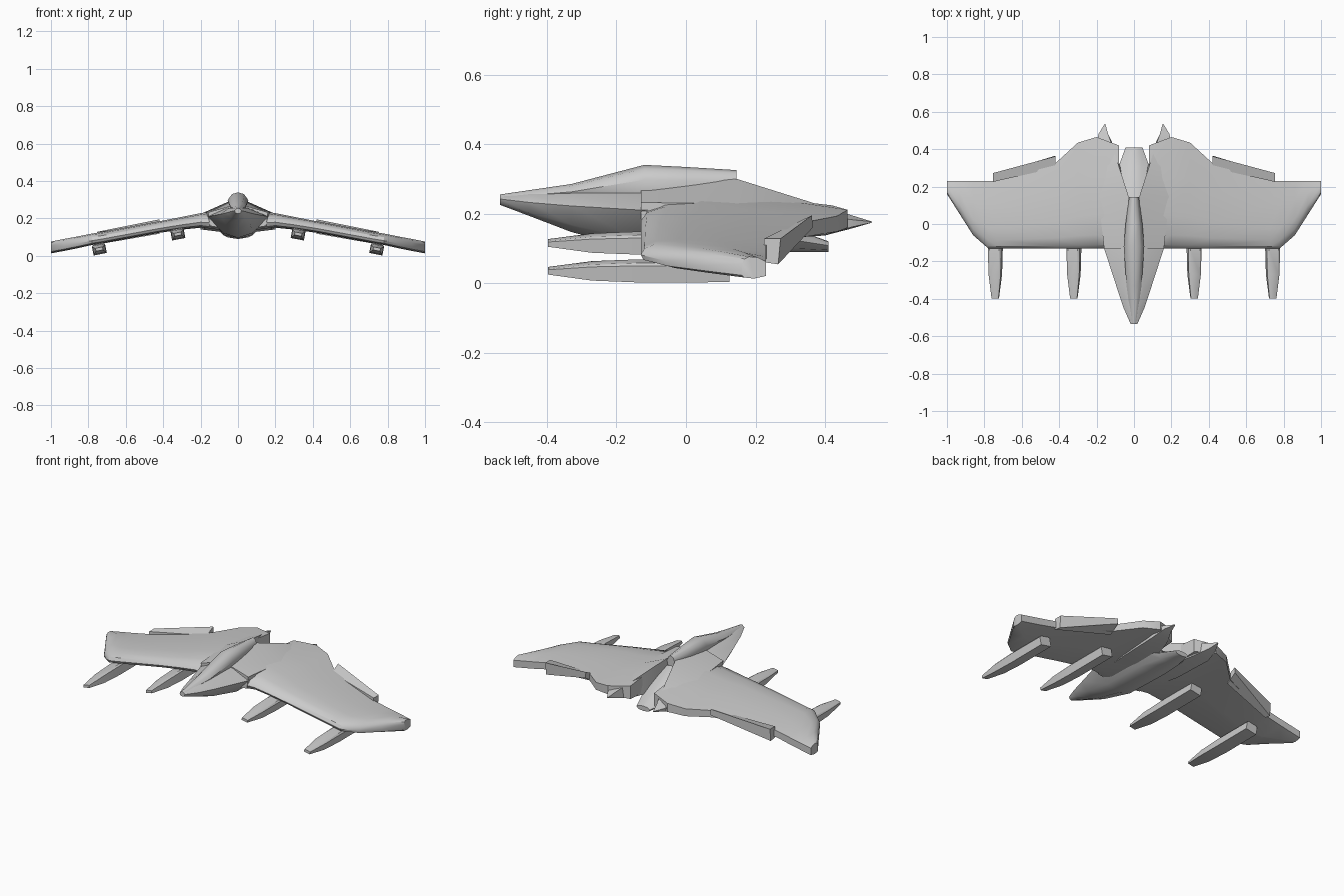
import bpy, bmesh, math


def loft(name, rings, mirrored=False, angle=35):
    """Skin a list of closed rings of 3D points, with capped ends."""
    bm = bmesh.new()
    for sign in ((1, -1) if mirrored else (1,)):
        vr = [[bm.verts.new((sign * x, y, z)) for x, y, z in r] for r in rings]
        n = len(rings[0])
        for a, b in zip(vr, vr[1:]):
            for i in range(n):
                j = (i + 1) % n
                bm.faces.new((a[i], a[j], b[j], b[i]))
        bm.faces.new(vr[0])
        bm.faces.new(vr[-1])
    bmesh.ops.remove_doubles(bm, verts=bm.verts, dist=0.0005)
    bmesh.ops.recalc_face_normals(bm, faces=bm.faces)
    me = bpy.data.meshes.new(name)
    bm.to_mesh(me)
    bm.free()
    ob = bpy.data.objects.new(name, me)
    bpy.context.collection.objects.link(ob)
    bpy.ops.object.select_all(action='DESELECT')
    ob.select_set(True)
    bpy.context.view_layer.objects.active = ob
    bpy.ops.object.shade_smooth_by_angle(angle=math.radians(angle))
    return ob


def symmetric_ring(y, half):
    """Half section from top centre to bottom centre, reflected across x."""
    return [(x, y, z) for x, z in half] + [(-x, y, z) for x, z in half[-2:0:-1]]


# Hull from nose to low central tail
loft("hull", [symmetric_ring(y, h) for y, h in [
    (-.535, [(0, .250), (.010, .249), (.018, .242), (.014, .230), (0, .225)]),
    (-.45, [(0, .262), (.025, .255), (.055, .232), (.035, .203), (0, .193)]),
    (-.33, [(0, .270), (.050, .255), (.095, .222), (.065, .168), (0, .147)]),
    (-.13, [(0, .270), (.060, .255), (.160, .210), (.080, .122), (0, .096)]),
    (.145, [(0, .265), (.050, .250), (.170, .200), (.080, .112), (0, .090)]),
    (.30, [(0, .160), (.040, .150), (.085, .125), (.060, .100), (0, .090)]),
    (.41, [(0, .120), (.025, .118), (.045, .108), (.035, .095), (0, .090)])]],
    angle=50)


# Rounded spine along the top
def spine_ring(y, w, top, bottom):
    mid = top - (top - bottom) * .45
    return symmetric_ring(y, [(0, top), (w * .6, top - (top - mid) * .25), (w, mid),
                              (w * .7, bottom), (0, bottom)])


loft("spine", [spine_ring(*a) for a in [
    (-.535, .012, .255, .235), (-.33, .040, .285, .235), (-.12, .055, .340, .245),
    (.0, .045, .334, .245), (.145, .026, .325, .250)]], angle=50)

# Shoulders that sweep back into two tail spikes
loft("tail_spikes", [[(x, y, z) for x, z in r] for y, r in [
    (-.13, [(.03, .270), (.16, .232), (.15, .160), (.03, .140)]),
    (.145, [(.028, .300), (.19, .228), (.19, .140), (.03, .120)]),
    (.40, [(.110, .220), (.205, .193), (.20, .140), (.10, .137)]),
    (.48, [(.138, .194), (.190, .182), (.185, .162), (.138, .158)]),
    (.535, [(.153, .177), (.157, .177), (.157, .174), (.153, .174)])]], True)

# Drooping wings: airfoil section as (chord fraction, height fraction)
AIRFOIL = [(0, .38), (.03, .68), (.12, .90), (.30, 1), (.65, .97), (1, .78),
           (1, .12), (.5, 0), (.1, .05), (.02, .15)]


def wing_ring(x, lead, trail, top, bottom):
    return [(x, lead + (trail - lead) * c, bottom + (top - bottom) * h) for c, h in AIRFOIL]


loft("wings", [wing_ring(*a) for a in [
    (.08, -.13, .42, .250, .130), (.20, -.13, .465, .228, .150),
    (.30, -.13, .435, .208, .140), (.42, -.13, .325, .185, .123),
    (.73, -.13, .232, .127, .066), (.78, -.13, .230, .119, .058),
    (.86, -.06, .230, .103, .040), (.93, .05, .230, .090, .026),
    (1.0, .16, .230, .076, .013)]], True)

# Raised trailing-edge flaps
loft("flaps", [
    [(.42, .300, .165), (.42, .362, .195), (.42, .365, .160), (.42, .300, .118)],
    [(.755, .225, .128), (.755, .272, .128), (.755, .265, .054), (.755, .225, .060)]],
    True)


# Square tapered pods slung under the wings
def pod_ring(cx, cz, y, w, h):
    c, s = math.cos(.19), math.sin(.19)
    k = .75
    pts = [(-w, -h), (w, -h), (w, h * k), (w * k, h), (-w * k, h), (-w, h * k)]
    return [(cx + px * c + pz * s, y, cz - px * s + pz * c) for px, pz in pts]


for label, cx, cz, back in (("inner", .322, .116, .15), ("outer", .742, .036, .125)):
    loft(label + "_pods", [pod_ring(cx, cz, y, w, h) for y, w, h in [
        (-.397, .019, .008), (-.27, .033, .023), (-.13, .036, .028), (back, .036, .027)]],
        True)
